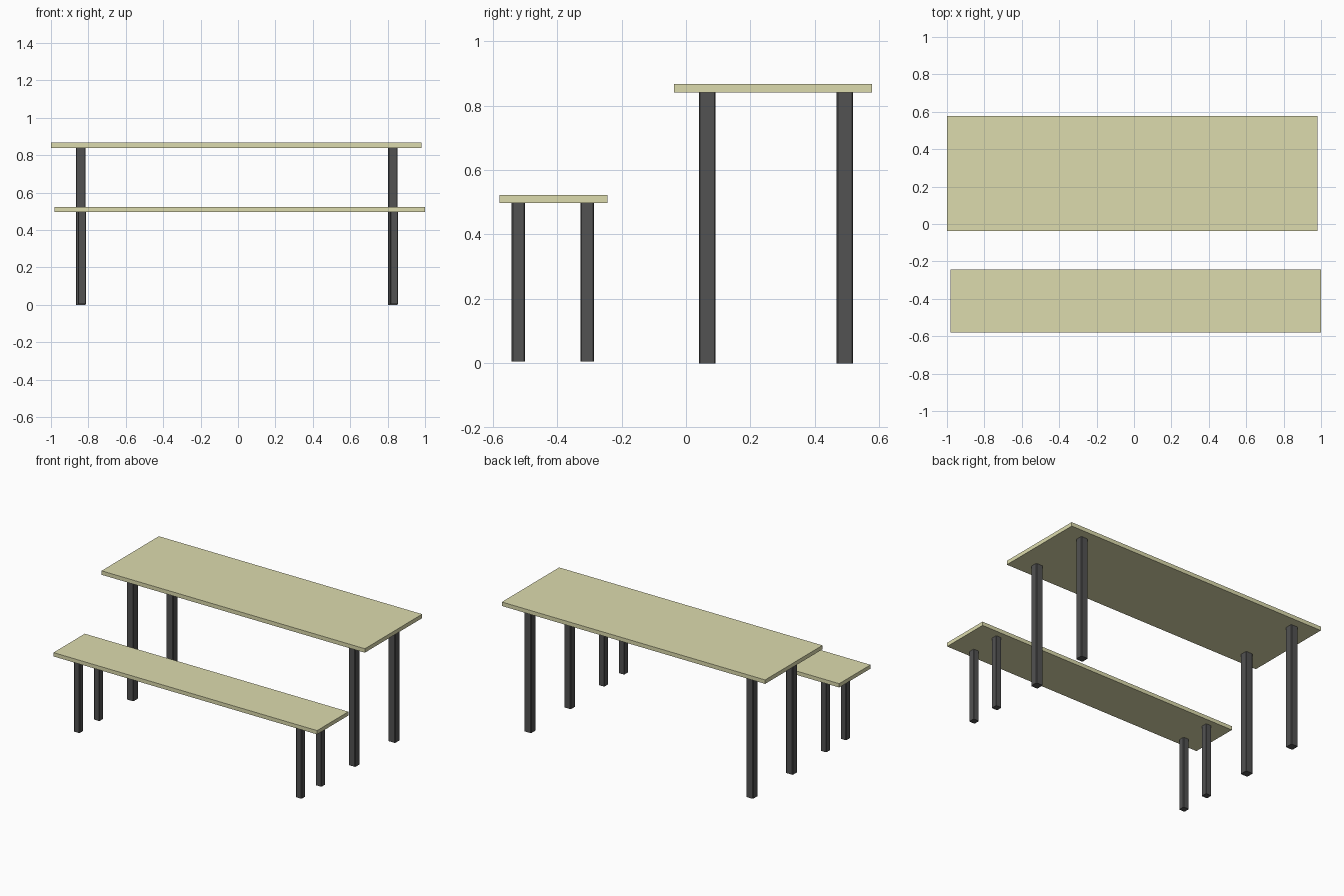
import bpy, bmesh

if "Cube" in bpy.data.objects:
    bpy.data.objects.remove(bpy.data.objects["Cube"])


def material(name, color):
    m = bpy.data.materials.new(name)
    m.diffuse_color = color
    m.use_nodes = True
    m.node_tree.nodes["Principled BSDF"].inputs["Base Color"].default_value = m.diffuse_color
    return m


wood = material("pale_wood", (0.72, 0.71, 0.42, 1))
metal = material("dark_metal", (0.085, 0.085, 0.085, 1))


def box(name, xs, ys, zs, mat, chamfer=0):
    """Box from min/max ranges, optionally chamfering its vertical edges."""
    bm = bmesh.new()
    bmesh.ops.create_cube(bm, size=1)
    for v in bm.verts:
        v.co = [(r[0] + r[1]) / 2 + c * (r[1] - r[0]) for r, c in zip((xs, ys, zs), v.co)]
    if chamfer:
        upright = [e for e in bm.edges if abs(e.verts[0].co.z - e.verts[1].co.z) > 0.1]
        bmesh.ops.bevel(bm, geom=upright, offset=chamfer, segments=1, affect='EDGES')
    mesh = bpy.data.meshes.new(name)
    bm.to_mesh(mesh)
    bm.free()
    mesh.materials.append(mat)
    obj = bpy.data.objects.new(name, mesh)
    bpy.context.collection.objects.link(obj)


def legs(name, leg_xs, leg_ys, zs, width):
    """One square leg at every combination of x and y centres."""
    h = width / 2
    for side, x in zip(("left", "right"), leg_xs):
        for end, y in zip(("front", "back"), leg_ys):
            box(f"{name}_{end}_{side}_leg", (x - h, x + h), (y - h, y + h), zs, metal, width * 0.08)


# Table
box("table_top", (-1.0, 0.98), (-0.037, 0.578), (0.84, 0.867), wood)
legs("table", (-0.841, 0.828), (0.066, 0.493), (0, 0.84), 0.052)

# Bench
box("bench_seat", (-0.982, 1.0), (-0.579, -0.243), (0.497, 0.523), wood)
legs("bench", (-0.834, 0.835), (-0.52, -0.306), (0.006, 0.497), 0.042)
